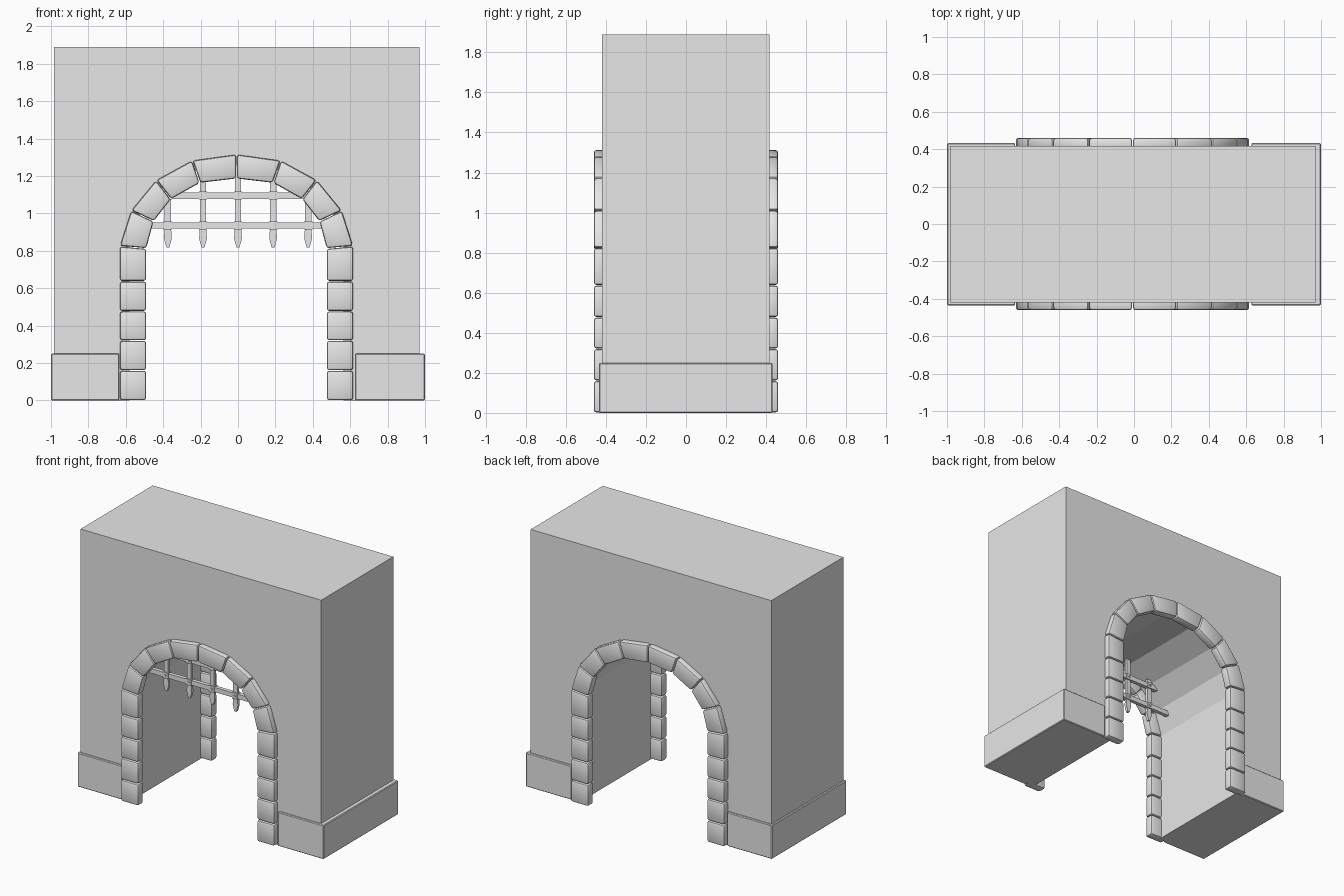
import bpy, bmesh, math
from mathutils import Matrix

if "Cube" in bpy.data.objects:
    bpy.data.objects.remove(bpy.data.objects["Cube"])

CX = -0.008          # axis of the arch
GATE_Y = -0.29       # depth position of the portcullis

stone_mat = bpy.data.materials.new("grey stone")
stone_mat.diffuse_color = (0.8, 0.8, 0.8, 1)
stone_mat.use_nodes = True
stone_mat.node_tree.nodes["Principled BSDF"].inputs["Base Color"].default_value = stone_mat.diffuse_color


def add_prism(bm, pts, y0, y1):
    """Extrude an xz outline from y0 to y1."""
    front = [bm.verts.new((x, y0, z)) for x, z in pts]
    back = [bm.verts.new((x, y1, z)) for x, z in pts]
    bm.faces.new(front)
    bm.faces.new(back[::-1])
    n = len(pts)
    for i in range(n):
        j = (i + 1) % n
        bm.faces.new((front[j], front[i], back[i], back[j]))


def rect(x0, x1, z0, z1):
    return [(x0, z0), (x1, z0), (x1, z1), (x0, z1)]


def finish(name, bm, bevel=0, segments=2):
    bmesh.ops.recalc_face_normals(bm, faces=bm.faces)
    if bevel:
        bmesh.ops.bevel(bm, geom=bm.edges[:], offset=bevel, segments=segments,
                        profile=0.5, affect='EDGES', clamp_overlap=True)
    me = bpy.data.meshes.new(name)
    bm.to_mesh(me)
    bm.free()
    me.materials.append(stone_mat)
    ob = bpy.data.objects.new(name, me)
    bpy.context.collection.objects.link(ob)
    if bevel:
        bpy.context.view_layer.objects.active = ob
        ob.select_set(True)
        bpy.ops.object.shade_smooth_by_angle(angle=math.radians(35))
        ob.select_set(False)
    return ob


def mirror(pts):
    return [(2 * CX - x, z) for x, z in pts]


# wall with a faceted arched opening
opening = [(-0.58, 0), (-0.58, 0.82), (-0.525, 0.99), (-0.405, 1.13), (-0.225, 1.23)]
outline = ([(-0.985, 0)] + opening + [(CX, 1.26)] + mirror(opening)[::-1]
           + [(0.97, 0), (0.97, 1.89), (-0.985, 1.89)])
bm = bmesh.new()
add_prism(bm, outline, -0.42, 0.417)
finish("wall", bm)

# plinth blocks
for name, x0, x1 in (("plinth_left", -1.0, -0.635), ("plinth_right", 0.627, 1.0)):
    bm = bmesh.new()
    add_prism(bm, rect(x0, x1, 0, 0.25), -0.435, 0.432)
    finish(name, bm, 0.005, 1)

# stone surround: jamb blocks and wedge-shaped arch stones
levels = [0.0, 0.16, 0.32, 0.477, 0.637]
joints_out = [(-0.633, 0.825), (-0.572, 1.015), (-0.438, 1.178), (-0.245, 1.283), (CX, 1.316)]
joints_in = [(-0.489, 0.812), (-0.45, 0.957), (-0.358, 1.075), (-0.203, 1.162), (CX, 1.185)]
quads = [rect(-0.633, -0.489, a, b) for a, b in zip(levels, levels[1:])]
quads.append([(-0.633, 0.637), (-0.489, 0.637), joints_in[0], joints_out[0]])
for i in range(4):
    quads.append([joints_out[i], joints_in[i], joints_in[i + 1], joints_out[i + 1]])


def inset(q, gap=0.003):
    """Shrink a stone a little to leave a joint."""
    mx, mz = sum(p[0] for p in q) / 4, sum(p[1] for p in q) / 4
    s = 1 - gap / 0.08
    return [(mx + (x - mx) * s, max(0, mz + (z - mz) * s)) for x, z in q]


for name, y0, y1 in (("front_arch_stones", -0.46, -0.395), ("back_arch_stones", 0.395, 0.46)):
    bm = bmesh.new()
    for q in quads:
        q = inset(q, 0.002)
        add_prism(bm, q, y0, y1)
        add_prism(bm, mirror(q), y0, y1)
    finish(name, bm, 0.013)

# portcullis uprights with pointed ends
bars = [(-0.375, 1.145), (-0.187, 1.238), (0.0, 1.258), (0.188, 1.23), (0.375, 1.135)]
bm = bmesh.new()
for x, top in bars:
    w = 0.017
    add_prism(bm, [(x - w, top), (x - w, 0.92), (x - 0.021, 0.865), (x - 0.008, 0.818),
                   (x + 0.008, 0.818), (x + 0.021, 0.865), (x + w, 0.92), (x + w, top)],
              GATE_Y - 0.01, GATE_Y + 0.01)
finish("portcullis_uprights", bm)

# portcullis crossbars
rails = ((0.935, 0.54), (1.095, 0.435))
bm = bmesh.new()
for z, half in rails:
    add_prism(bm, rect(CX - half, CX + half, z - 0.017, z + 0.017),
              GATE_Y - 0.014, GATE_Y + 0.014)
finish("portcullis_crossbars", bm)

# clasps and rivets at the crossings
bm = bmesh.new()
for z, half in rails:
    for x, top in bars:
        if abs(x) < half:
            add_prism(bm, rect(x - 0.022, x + 0.022, z - 0.022, z + 0.022),
                      GATE_Y - 0.019, GATE_Y + 0.019)
            turn = Matrix.Translation((x, GATE_Y, z)) @ Matrix.Rotation(math.pi / 2, 4, 'X')
            bmesh.ops.create_cone(bm, cap_ends=True, segments=8, radius1=0.009,
                                  radius2=0.009, depth=0.052, matrix=turn)
finish("portcullis_clasps", bm)
